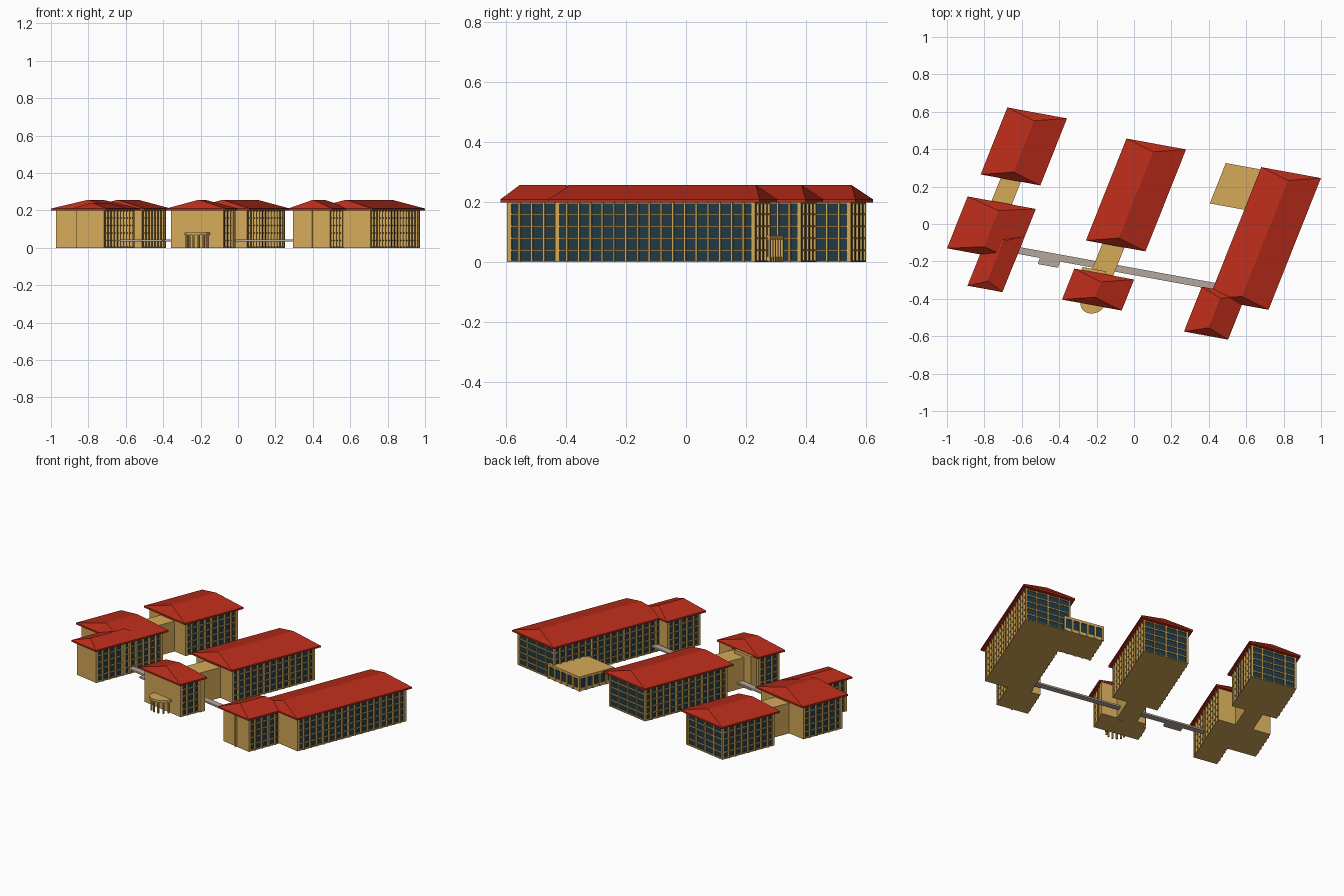
import bpy, bmesh, math
from mathutils import Vector

if "Cube" in bpy.data.objects:
    bpy.data.objects.remove(bpy.data.objects["Cube"])

# Site axes in plan (slightly skewed grid)
U = Vector((0.983, -0.18, 0))
V = Vector((0.37, 0.93, 0))


def material(name, rgb):
    m = bpy.data.materials.new(name)
    m.diffuse_color = (*rgb, 1)
    m.use_nodes = True
    m.node_tree.nodes["Principled BSDF"].inputs["Base Color"].default_value = m.diffuse_color
    return m


RED = material("roof_red", (0.48, 0.025, 0.01))
TAN = material("wall_tan", (0.67, 0.40, 0.10))
GLASS = material("dark_glass", (0.013, 0.042, 0.061))
PAVE = material("paving", (0.46, 0.39, 0.34))


def finish(name, bm, mat):
    bmesh.ops.recalc_face_normals(bm, faces=bm.faces)
    me = bpy.data.meshes.new(name)
    bm.to_mesh(me)
    bm.free()
    me.materials.append(mat)
    ob = bpy.data.objects.new(name, me)
    bpy.context.collection.objects.link(ob)
    return ob


def loft(bm, rings):
    """Closed solid through successive rings of points."""
    vs = [[bm.verts.new(p) for p in r] for r in rings]
    n = len(vs[0])
    for lo, hi in zip(vs, vs[1:]):
        for i in range(n):
            j = (i + 1) % n
            bm.faces.new((lo[i], lo[j], hi[j], hi[i]))
    bm.faces.new(vs[0][::-1])
    bm.faces.new(vs[-1])


def ring(o, a0, a1, b0, b1, z):
    return [Vector((o[0], o[1], z)) + U * a + V * b
            for a, b in ((a0, b0), (a1, b0), (a1, b1), (a0, b1))]


def block(bm, o, a0, a1, b0, b1, z0, z1):
    loft(bm, [ring(o, a0, a1, b0, b1, z0), ring(o, a0, a1, b0, b1, z1)])


def blocks(name, mat, items):
    bm = bmesh.new()
    for it in items:
        block(bm, *it)
    return finish(name, bm, mat)


LEVELS = (0.004, 0.04, 0.08, 0.12, 0.16, 0.196)
INS = 0.02


def building(name, o, w, l, peak=0.257, glazed_back=True, hip=0.045, roof_len=None):
    # hipped roof with eave band
    rl = roof_len or l
    bm = bmesh.new()
    e = 0.0008
    loft(bm, [ring(o, 0, w, 0, rl, 0.200), ring(o, 0, w, 0, rl, 0.210),
              ring(o, w / 2 - e, w / 2 + e, hip, rl - hip, peak)])
    finish(name + "_roof", bm, RED)
    # glazed core
    blocks(name + "_glass", GLASS,
           [(o, INS + .008, w - INS - .008, INS + .008, l - INS - .008, 0.003, 0.203)])
    # floor slab, solid front wall and corner piers
    a0, a1, b0, b1 = INS, w - INS, INS, l - INS
    parts = [(o, a0, a1, b0, b1, 0, 0.004), (o, a0, a1, b0, b0 + .012, 0, 0.203)]
    if not glazed_back:
        parts.append((o, a0, a1, b1 - .012, b1, 0, 0.203))
    for a in (a0, a1 - .012):
        for b in (b0, b1 - .015):
            parts.append((o, a, a + .012, b, b + .015, 0, 0.203))
    blocks(name + "_walls", TAN, parts)
    # window grid: fins and rails on both long sides
    grid = []
    n = max(3, round((b1 - b0) / 0.043))
    for a in (a0 - .004, a1 - .010):
        for i in range(1, n):
            b = b0 + (b1 - b0) * i / n
            grid.append((o, a, a + .014, b - .0035, b + .0035, 0, 0.203))
    for z in LEVELS:
        for a in (a0 + .003, a1 - .010):
            grid.append((o, a, a + .007, b0, b1, z - .0025, z + .0025))
    # back end: wider bays
    if glazed_back:
        for i in range(1, 4):
            a = a0 + (a1 - a0) * i / 4
            grid.append((o, a - .004, a + .004, b1 - .012, b1, 0, 0.203))
        for z in LEVELS:
            grid.append((o, a0, a1, b1 - .010, b1 - .003, z - .0025, z + .0025))
    blocks(name + "_window_grid", TAN, grid)


# Six main blocks: front-left roof corner, width, length
building("rear_left_block", (-0.82, 0.265), 0.325, 0.385)
building("left_block", (-1.0, -0.13), 0.371, 0.298, glazed_back=False)
building("left_wing", (-0.89, -0.33), 0.19, 0.478, peak=0.241, glazed_back=False, roof_len=0.32)
building("centre_block", (-0.257, -0.088), 0.324, 0.586)
building("entrance_block", (-0.385, -0.404), 0.325, 0.178, glazed_back=False)
building("right_block", (0.40, -0.40), 0.325, 0.757)
building("right_wing", (0.267, -0.575), 0.24, 0.258, glazed_back=False)

# Pilaster strip on the right wing front
blocks("wing_pilaster", TAN, [((0.267, -0.575), 0.117, 0.125, 0.012, 0.022, 0, 0.2)])

# Flat-roofed links and stair tower
blocks("left_link", TAN, [((-0.775, 0.09), 0, 0.11, 0, 0.22, 0, 0.185)])
blocks("centre_link", TAN, [((-0.235, -0.27), 0, 0.12, 0, 0.20, 0, 0.185)])
blocks("stair_tower", TAN, [((-0.30, -0.29), 0, 0.13, 0, 0.065, 0, 0.207),
                            ((-0.13, -0.31), 0, 0.105, 0, 0.035, 0, 0.200)])

# Low annex behind the right block with window strips
AO = (0.405, 0.11)
AW, AL = 0.25, 0.232
blocks("annex", TAN, [(AO, 0, AW, 0, AL, 0.075, 0.09), (AO, 0.004, AW, 0.004, AL - .004, 0, 0.018)])
blocks("annex_glass", GLASS, [(AO, 0.007, AW, 0.007, AL - .007, 0.018, 0.075)])
posts = []
for i in range(6):
    b = (AL - .012) * i / 5
    posts.append((AO, 0, .012, b, b + .012, 0, 0.08))
    a = (AW - .012) * i / 5
    posts.append((AO, a, a + .012, AL - .012, AL, 0, 0.08))
    posts.append((AO, a, a + .012, 0, .012, 0, 0.08))
blocks("annex_posts", TAN, posts)

# Raised walkway between the blocks
WO = (-0.63, -0.158)
blocks("walkway", PAVE, [(WO, 0, 0.45, 0, 0.038, 0.035, 0.045),
                         (WO, 0.54, 1.09, 0, 0.038, 0.035, 0.045),
                         (WO, 0.45, 0.54, 0.004, 0.034, 0.035, 0.045),
                         (WO, 0.13, 0.24, -0.035, 0.002, 0.035, 0.045)])

# Rounded entrance porch
PC, R = Vector((-0.216, -0.415, 0)), 0.067


def arc_point(t, r):
    return PC + U * (r * math.cos(t)) - V * (r * math.sin(t))


bm = bmesh.new()
half = [arc_point(math.pi * i / 16, R) for i in range(17)]
loft(bm, [[p + Vector((0, 0, z)) for p in half] for z in (0.068, 0.082)])
finish("porch_canopy", bm, TAN)
bm = bmesh.new()
for i in range(7):
    c = arc_point(math.pi * (0.06 + 0.88 * i / 6), R - .009)
    loft(bm, [[c + Vector((.006 * math.cos(k * math.pi / 4), .006 * math.sin(k * math.pi / 4), z))
               for k in range(8)] for z in (0, 0.07)])
finish("porch_columns", bm, TAN)
